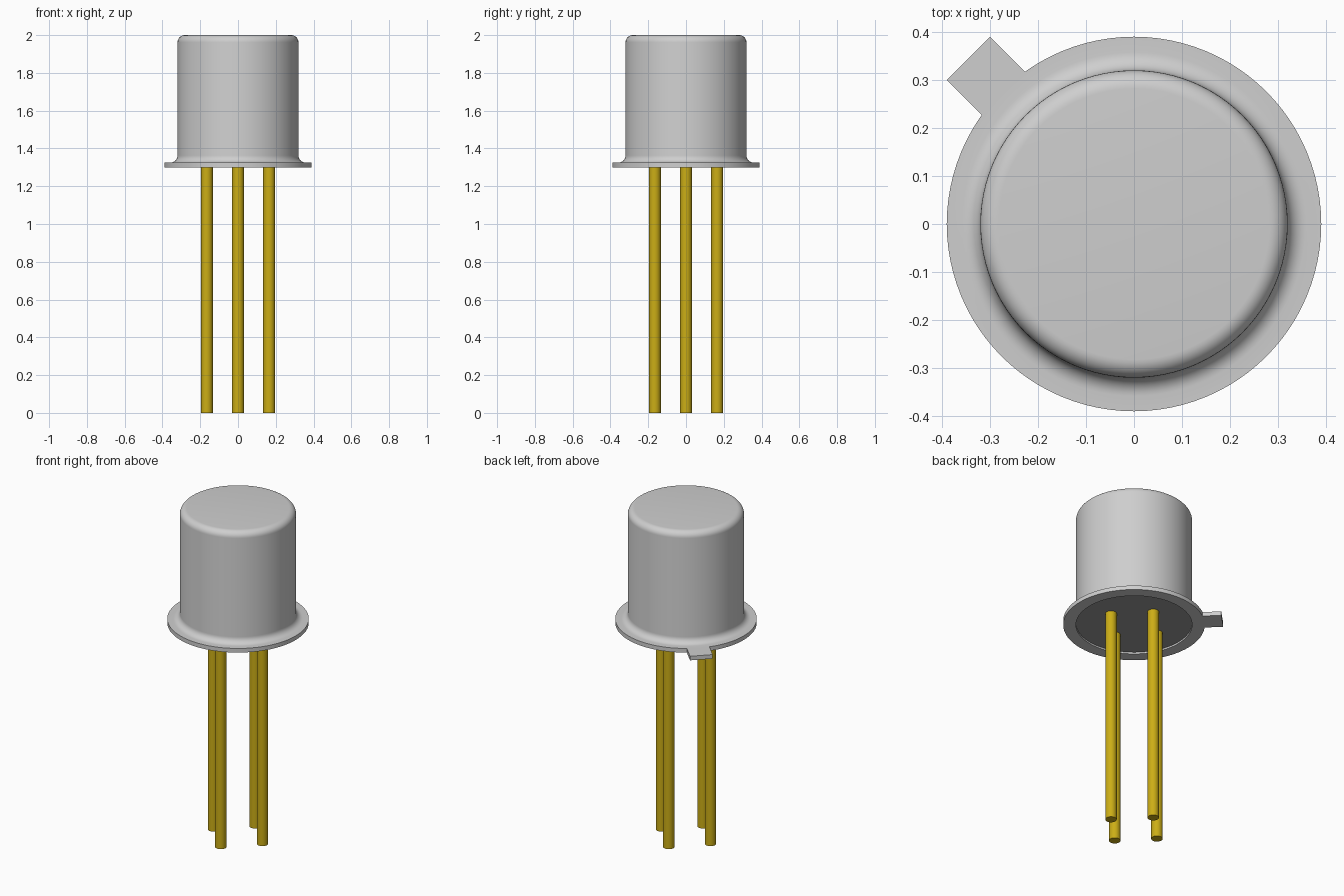
import bpy
import bmesh
import math
from mathutils import Matrix, Vector

cube = bpy.data.objects.get("Cube")
if cube:
    bpy.data.objects.remove(cube, do_unlink=True)


def material(name, rgb):
    mat = bpy.data.materials.new(name)
    mat.use_nodes = True
    mat.diffuse_color = (*rgb, 1)
    mat.node_tree.nodes["Principled BSDF"].inputs["Base Color"].default_value = (*rgb, 1)
    return mat


def finish(bm, name, mat):
    """Turn a bmesh into a smooth-shaded object with sharp edges kept."""
    bmesh.ops.recalc_face_normals(bm, faces=bm.faces)
    mesh = bpy.data.meshes.new(name)
    bm.to_mesh(mesh)
    bm.free()
    mesh.materials.append(mat)
    mesh.shade_smooth()
    mesh.set_sharp_from_angle(angle=math.radians(30))
    obj = bpy.data.objects.new(name, mesh)
    bpy.context.collection.objects.link(obj)
    return obj


def lathe(name, profile, mat, steps=96):
    bm = bmesh.new()
    verts = [bm.verts.new((r, 0, z)) for r, z in profile]
    edges = [bm.edges.new(pair) for pair in zip(verts, verts[1:])]
    bmesh.ops.spin(bm, geom=verts + edges, cent=(0, 0, 0), axis=(0, 0, 1),
                   angle=math.tau, steps=steps)
    bmesh.ops.remove_doubles(bm, verts=bm.verts, dist=1e-5)
    return finish(bm, name, mat)


def cylinder(name, radius, z0, z1, mat, x=0, y=0, sides=32):
    bm = bmesh.new()
    bmesh.ops.create_cone(bm, cap_ends=True, segments=sides, radius1=radius,
                          radius2=radius, depth=z1 - z0,
                          matrix=Matrix.Translation((x, y, (z0 + z1) / 2)))
    return finish(bm, name, mat)


def arc(cr, cz, radius, start, end, n=8):
    angles = [math.radians(start + (end - start) * i / n) for i in range(n + 1)]
    return [(cr + radius * math.cos(a), cz + radius * math.sin(a)) for a in angles]


silver = material("silver metal", (0.62, 0.62, 0.62))
gold = material("gold metal", (0.60, 0.42, 0.008))
dark = material("dark grey base", (0.31, 0.31, 0.31))

BOTTOM, FLANGE_TOP, TOP = 1.30, 1.325, 2.0
CAN_R, FLANGE_R, FILLET = 0.32, 0.39, 0.038

# Can: rounded top edge, concave fillet into the flange, shallow recess below
profile = [(0, TOP)]
profile += arc(CAN_R - FILLET, TOP - FILLET, FILLET, 90, 0)
profile += arc(CAN_R + FILLET, FLANGE_TOP + FILLET, FILLET, 180, 270)
profile += [(FLANGE_R, FLANGE_TOP), (FLANGE_R, BOTTOM), (CAN_R, BOTTOM),
            (CAN_R, BOTTOM + 0.015), (0, BOTTOM + 0.015)]
lathe("can", profile, silver)

# Base plate set inside the rim
cylinder("base_plate", CAN_R - 0.0005, BOTTOM + 0.01, BOTTOM + 0.02, dark, sides=96)

# Locating tab, its inner edge following the flange
half_width, reach = 0.0635, 0.488
spread = math.asin(half_width / FLANGE_R)
outline = [((FLANGE_R - 0.001) * math.cos(a), (FLANGE_R - 0.001) * math.sin(a))
           for a in (spread * (i / 4 - 1) for i in range(9))]
outline += [(reach, half_width), (reach, -half_width)]
bm = bmesh.new()
face = bm.faces.new([bm.verts.new((x, y, BOTTOM)) for x, y in outline])
extruded = bmesh.ops.extrude_face_region(bm, geom=[face])["geom"]
bmesh.ops.translate(bm, vec=Vector((0, 0, FLANGE_TOP - BOTTOM)),
                    verts=[g for g in extruded if isinstance(g, bmesh.types.BMVert)])
bmesh.ops.rotate(bm, verts=bm.verts, cent=(0, 0, 0),
                 matrix=Matrix.Rotation(math.radians(135), 3, "Z"))
finish(bm, "locating_tab", silver)

# Four leads on a circle
for i, side in enumerate(("left", "back", "right", "front")):
    a = i * math.pi / 2
    cylinder(f"{side}_lead", 0.0315, 0, BOTTOM + 0.015, gold,
             0.165 * math.cos(a), 0.165 * math.sin(a))
